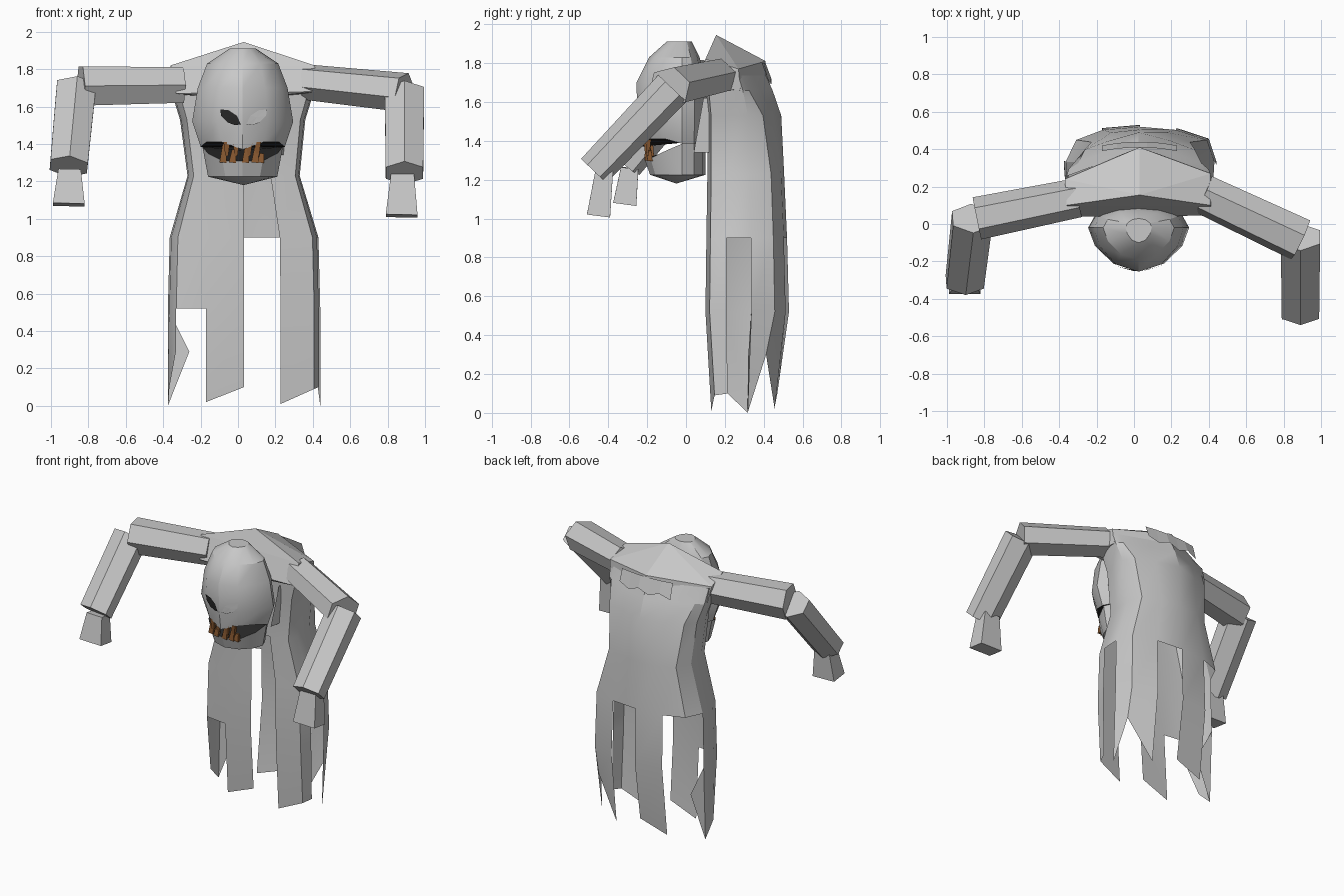
import bpy, bmesh, math
from mathutils import Vector
from mathutils.bvhtree import BVHTree

if "Cube" in bpy.data.objects:
    bpy.data.objects.remove(bpy.data.objects["Cube"], do_unlink=True)


def material(name, rgb):
    m = bpy.data.materials.new(name)
    m.use_nodes = True
    m.diffuse_color = (*rgb, 1)
    m.node_tree.nodes["Principled BSDF"].inputs["Base Color"].default_value = (*rgb, 1)
    return m


GREY = material("pale grey", (0.58, 0.58, 0.58))
DARK = material("mouth black", (0.02, 0.02, 0.02))
BROWN = material("tooth brown", (0.25, 0.10, 0.03))
CX = 0.03  # body and head centre line


def finish(bm, name, mats=(GREY,), smooth=None, fix=True):
    if fix:
        bmesh.ops.recalc_face_normals(bm, faces=bm.faces)
    me = bpy.data.meshes.new(name)
    bm.to_mesh(me)
    bm.free()
    for m in mats:
        me.materials.append(m)
    ob = bpy.data.objects.new(name, me)
    bpy.context.scene.collection.objects.link(ob)
    if smooth:
        bpy.ops.object.select_all(action='DESELECT')
        ob.select_set(True)
        bpy.context.view_layer.objects.active = ob
        bpy.ops.object.shade_smooth_by_angle(angle=math.radians(smooth))
    return ob


def prism(name, p0, p1, size0, size1, hint, sides=6, phase=0.0, mat=GREY):
    """Tapered prism; sizes are (along hint, across hint)."""
    p0, p1, hint = Vector(p0), Vector(p1), Vector(hint)
    d = (p1 - p0).normalized()
    v = (hint - d * hint.dot(d)).normalized()
    u = d.cross(v)
    angs = [phase + 2 * math.pi * k / sides for k in range(sides)]
    mc = max(abs(math.cos(a)) for a in angs)
    ms = max(abs(math.sin(a)) for a in angs)
    bm = bmesh.new()
    rings = [[bm.verts.new(p + v * math.cos(a) / mc * s[0] / 2 + u * math.sin(a) / ms * s[1] / 2)
              for a in angs] for p, s in ((p0, size0), (p1, size1))]
    for k in range(sides):
        j = (k + 1) % sides
        bm.faces.new((rings[0][k], rings[0][j], rings[1][j], rings[1][k]))
    bm.faces.new(rings[0])
    bm.faces.new(rings[1])
    return finish(bm, name, (mat,))


# Tattered cloak: rows of (z, x left, x right, y front, y back)
ROWS = [(0.0, -.375, .44, .13, .47), (.52, -.375, .44, .10, .53), (.9, -.365, .43, .105, .52),
        (1.23, -.27, .33, .11, .505), (1.53, -.31, .36, .11, .49), (1.66, -.35, .40, .10, .45),
        (1.765, -.36, .41, .10, .42)]
# Section: (x fraction, y fraction, height of the torn hem)
SECTION = [(-.89, .05, .30), (-.5, 0, .02), (0, 0, .10), (.48, 0, .01), (.92, .05, .09),
           (.98, .25, .10), (1, .55, .0), (.9, .83, .30), (.48, .96, .02), (0, 1, .10),
           (-.5, .96, .03), (-.86, .83, .28), (-1, .55, .0), (-.98, .25, .10)]
# Torn openings: section side -> row where the tear ends
NOTCH = {0: 1, 2: 3, 5: 2, 8: 2, 10: 2, 11: 2}
bm = bmesh.new()
grid = []
for i, (z, xl, xr, yf, yb) in enumerate(ROWS):
    mid, half = (xl + xr) / 2, (xr - xl) / 2
    row = []
    for fx, fy, hem in SECTION:
        x = mid + fx * half
        # the upper back slopes out from the yoke's edge
        y = min(yf + fy * (yb - yf), .40 - .37 * abs(x - CX) + .45 * (1.765 - z))
        row.append(bm.verts.new((x, y, hem if i == 0 else z)))
    grid.append(row)
n = len(SECTION)
for i in range(len(ROWS) - 1):
    for k in range(n):
        if i >= NOTCH.get(k, 0):
            j = (k + 1) % n
            bm.faces.new((grid[i][k], grid[i][j], grid[i + 1][j], grid[i + 1][k]))
# Loose flap folded inwards at the right side
bm.faces.new((grid[0][12], grid[1][12], bm.verts.new((-.26, .32, .29))))
bmesh.ops.delete(bm, geom=[v for v in bm.verts if not v.link_faces], context='VERTS')
finish(bm, "cloak", smooth=25)

# Shoulder yoke with a central peak
bm = bmesh.new()
for p in [(-.36, .10, 1.82), (CX, .155, 1.945), (.41, .10, 1.82),
          (-.37, .24, 1.77), (CX, .41, 1.81), (.41, .27, 1.77),
          (-.33, .04, 1.67), (CX, .07, 1.64), (.42, .045, 1.68),
          (-.35, .26, 1.66), (CX, .41, 1.73), (.40, .28, 1.66)]:
    bm.verts.new(p)
bmesh.ops.convex_hull(bm, input=bm.verts)
finish(bm, "shoulder_yoke")

# Ragged collar at the back of the neck
bm = bmesh.new()
top, low = [], []
for k in range(6):
    x = CX - .2 + .08 * k
    y = .43 - .5 * (x - CX) ** 2
    top.append(bm.verts.new((x, y - .02, 1.80)))
    low.append(bm.verts.new((x, y + .01, 1.69 + .03 * (k % 2))))
for k in range(5):
    bm.faces.new((top[k], top[k + 1], low[k + 1], low[k]))
finish(bm, "back_collar")

# Torn flap under the left arm
bm = bmesh.new()
bm.faces.new([bm.verts.new(p) for p in
              [(.26, .09, 1.62), (.26, .13, 1.62), (.25, .16, 1.34), (.23, .04, 1.34)]])
finish(bm, "chest_flap")

# Arms
Y, X = (0, 1, 0), (1, 0, 0)
ARMS = {
    "right": [(-.30, .14, 1.715), (-.84, .03, 1.71), (-.865, .03, 1.70), (-.905, -.31, 1.28),
              (-.90, -.29, 1.26), (-.905, -.315, 1.075), 0],
    "left": [(.37, .16, 1.73), (.89, -.085, 1.675), (.89, -.07, 1.67), (.89, -.475, 1.245),
             (.88, -.42, 1.25), (.875, -.45, 1.015), .3],
}
for side, (s, e, e2, w, h, f, roll) in ARMS.items():
    prism(side + "_upper_arm", s, e, (.21, .19), (.23, .21), Y, phase=roll)
    prism(side + "_forearm", e2, w, (.20, .21), (.18, .20), Y)
    prism(side + "_hand", h, f, (.12, .09), (.17, .12), X, 4, math.pi / 4)

# Head: skull and hinged jaw, with dark mouth faces
SEG, HY = 12, -.02


def ring(bm, rx, yf, yb, zf):
    out = []
    for k in range(SEG):
        a = 2 * math.pi * k / SEG
        c = math.cos(a)
        y = HY + ((yf - HY) * c ** 1.25 if c > 0 else (HY - yb) * c)
        out.append(bm.verts.new((CX - .005 + rx * math.sin(a), y, zf(min(k, SEG - k)))))
    return out


def loft(bm, rings):
    for a, b in zip(rings, rings[1:]):
        for k in range(SEG):
            j = (k + 1) % SEG
            bm.faces.new((a[k], a[j], b[j], b[k]))


def fan(bm, r, centre, index):
    c = bm.verts.new(centre)
    for k in range(SEG):
        bm.faces.new((r[k], r[(k + 1) % SEG], c)).material_index = index


LIP = [1.37, 1.41, 1.41, 1.385]
RIM = [1.31, 1.31, 1.35, 1.385]
bm = bmesh.new()
skull = [ring(bm, .225, -.23, .10, lambda k: LIP[min(k, 3)])]
for z, rx, yf, yb in [(1.52, .27, -.25, .11), (1.70, .24, -.255, .10),
                      (1.83, .19, -.19, .07), (1.91, .07, -.10, .03)]:
    skull.append(ring(bm, rx, yf, yb, lambda k, z=z: z))
loft(bm, skull)
bm.faces.new(skull[-1])
fan(bm, skull[0], (CX, HY, 1.39), 1)
bmesh.ops.recalc_face_normals(bm, faces=bm.faces)
tree = BVHTree.FromBMesh(bm)
finish(bm, "skull", (GREY, DARK), smooth=28)

bm = bmesh.new()
jaw = [ring(bm, .215, -.215, .10, lambda k: RIM[min(k, 3)]),
       ring(bm, .185, -.185, .10, lambda k: 1.225)]
loft(bm, jaw)
fan(bm, jaw[1], (CX, -.05, 1.18), 0)
fan(bm, jaw[0], (CX, HY, 1.365), 1)
finish(bm, "jaw", (GREY, DARK), smooth=28)

# Eyes: slanted plates lying on the face
EYE = [(.015, 1.505), (.045, 1.50), (.085, 1.515), (.12, 1.55), (.125, 1.585), (.08, 1.58), (.035, 1.55)]
for side, sgn, mat in (("right", -1, DARK), ("left", 1, GREY)):
    bm = bmesh.new()
    vs = []
    for x, z in EYE + [(.07, 1.543)]:
        px = CX + sgn * x
        hit = tree.ray_cast(Vector((px, -2, z)), Vector(Y))[0]
        vs.append(bm.verts.new((px, hit.y - .008, z)))
    for k in range(len(EYE)):
        tri = [vs[k], vs[(k + 1) % len(EYE)], vs[-1]]
        bm.faces.new(tri if sgn > 0 else tri[::-1])
    finish(bm, side + "_eye", (mat,), fix=False)

# Crooked teeth rising from the jaw and hanging from the lip
for k, (x, h) in enumerate([(-.08, .10), (-.03, .07), (.04, .09), (.09, .08), (.12, .05)]):
    y = -.20 + 1.8 * (x - CX) ** 2
    prism(f"lower_tooth_{k + 1}", (x, y, 1.30), (x + .008, y, 1.30 + h),
          (.038, .03), (.02, .015), X, 4, math.pi / 4, BROWN)
for k, x in enumerate([-.06, -.01, .06, .105]):
    y = -.205 + 1.8 * (x - CX) ** 2
    prism(f"upper_tooth_{k + 1}", (x, y, 1.41), (x, y, 1.335),
          (.035, .03), (.015, .015), X, 4, math.pi / 4, BROWN)
